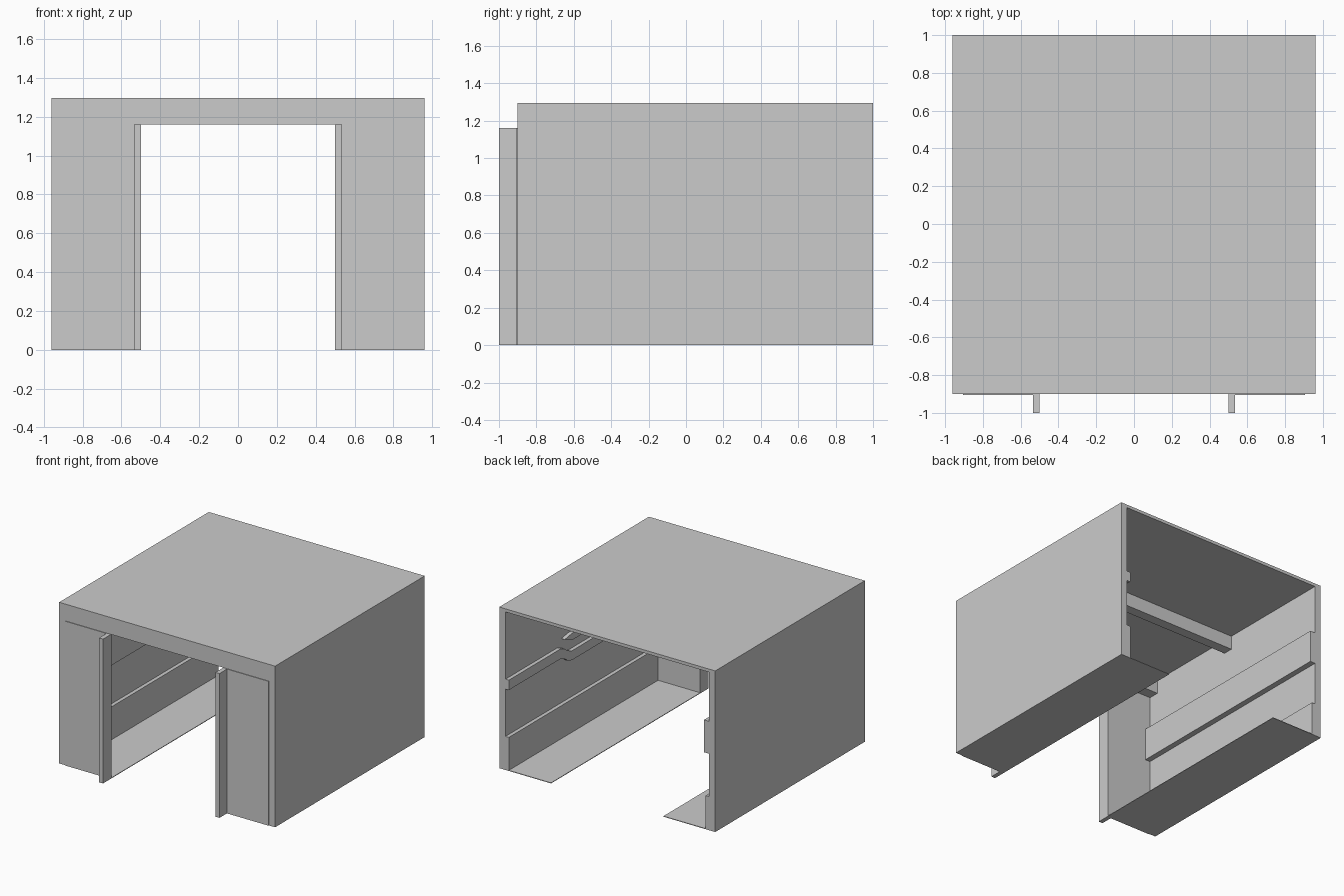
import bpy, bmesh

if "Cube" in bpy.data.objects:
    bpy.data.objects.remove(bpy.data.objects["Cube"])


def extrude_profile(name, pts, axis, a, b):
    """Extrude a closed profile along x (pts are y,z) or along y (pts are x,z)."""
    bm = bmesh.new()
    place = (lambda p, t: (t, p[0], p[1])) if axis == 'x' else (lambda p, t: (p[0], t, p[1]))
    face = bm.faces.new([bm.verts.new(place(p, a)) for p in pts])
    ext = bmesh.ops.extrude_face_region(bm, geom=[face])
    shift = (b - a, 0, 0) if axis == 'x' else (0, b - a, 0)
    bmesh.ops.translate(bm, vec=shift,
                        verts=[v for v in ext['geom'] if isinstance(v, bmesh.types.BMVert)])
    bmesh.ops.recalc_face_normals(bm, faces=bm.faces)
    mesh = bpy.data.meshes.new(name)
    bm.to_mesh(mesh)
    bm.free()
    ob = bpy.data.objects.new(name, mesh)
    bpy.context.collection.objects.link(ob)
    return ob


def box(name, x0, x1, y0, y1, z0, z1):
    return extrude_profile(name, [(x0, z0), (x1, z0), (x1, z1), (x0, z1)], 'y', y0, y1)


W, FRONT, BACK, TOP = 0.96, -0.90, 1.0, 1.295
ROOF = 1.27      # underside of roof
DOOR = 1.16      # top of the front opening
IN = 0.905       # inner face of the side walls

# Roof, front header and the ceiling beam
box("roof", -W, W, FRONT, BACK, ROOF, TOP)
box("front_header", -IN, IN, FRONT, -0.81, DOOR, ROOF)
box("ceiling_beam", -IN, IN, -0.04, 0.04, DOOR, ROOF)

# Left wall: stepped section with a broad band and a thick base
extrude_profile("left_wall", [
    (-W, 0), (-0.875, 0), (-0.875, 0.27), (-IN, 0.27), (-IN, 0.615),
    (-0.86, 0.615), (-0.86, 0.875), (-IN, 0.875), (-IN, ROOF), (-W, ROOF)],
    'y', FRONT, BACK)

# Right wall: thick base, with separate rails above it
extrude_profile("right_wall", [
    (W, 0), (0.875, 0), (0.875, 0.27), (IN, 0.27), (IN, ROOF), (W, ROOF)],
    'y', FRONT, BACK)

# Right rail dips halfway along, where an upper rail begins
extrude_profile("right_rail", [
    (1.0, 0.65), (0.34, 0.65), (0.29, 0.63), (0.25, 0.60), (0.20, 0.585), (FRONT, 0.585),
    (FRONT, 0.66), (0.20, 0.66), (0.25, 0.68), (0.29, 0.71), (0.34, 0.73), (1.0, 0.73)],
    'x', 0.875, IN)
extrude_profile("right_upper_rail", [
    (0.29, 0.785), (0.20, 0.745), (FRONT, 0.745), (FRONT, 0.80), (0.20, 0.80)],
    'x', 0.875, IN)

# Floor strips, front panels and door posts on both sides
for side, s in (("left", -1), ("right", 1)):
    def pair(name, a, b, *rest):
        box(f"{side}_{name}", min(s * a, s * b), max(s * a, s * b), *rest)
    pair("floor_strip", 0.50, W, FRONT, BACK, 0, 0.005)
    pair("front_panel", 0.50, IN, -0.905, -0.895, 0, DOOR)
    pair("door_post", 0.50, 0.535, -1.0, -0.90, 0, DOOR)
